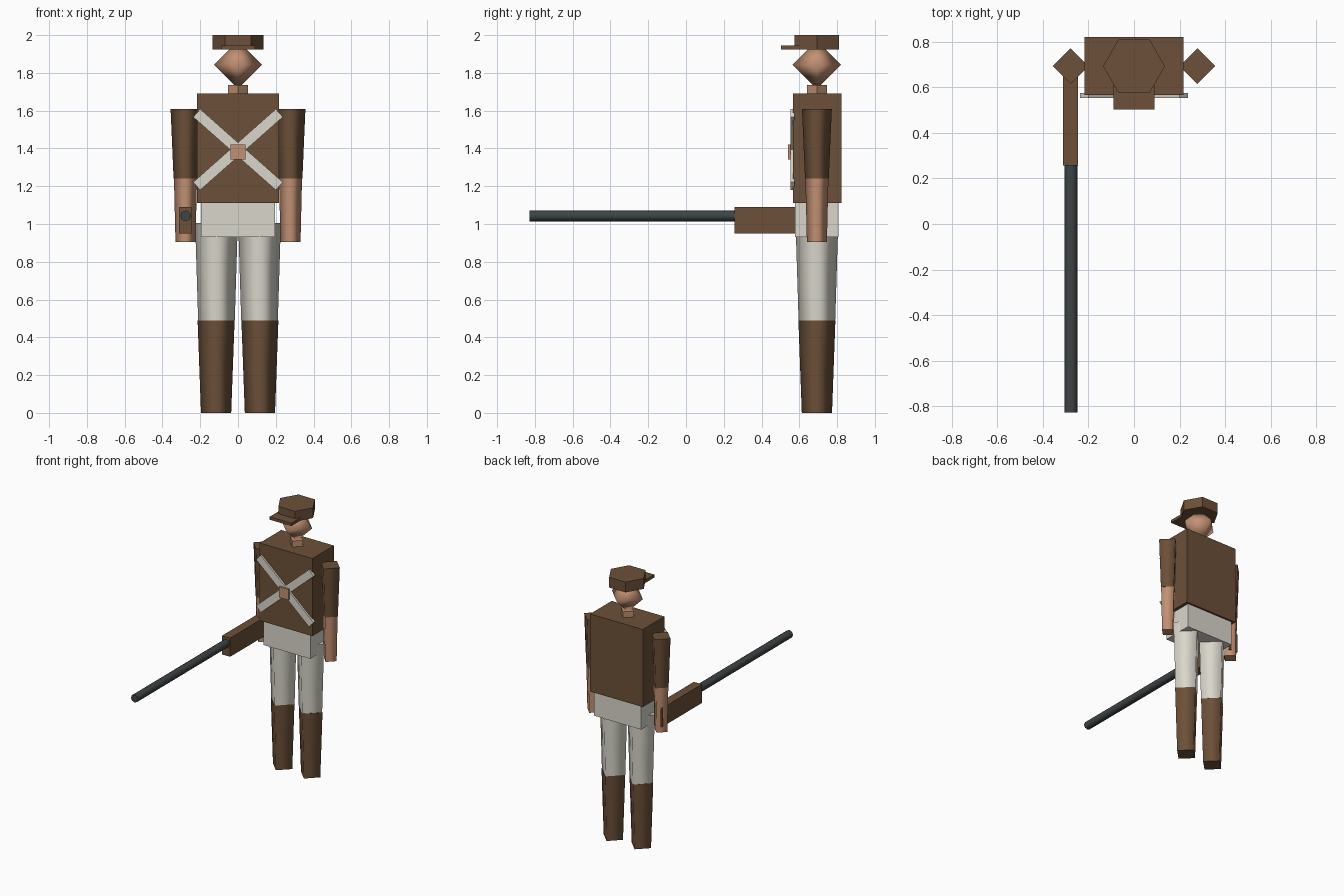
import bpy, bmesh, math
from mathutils import Matrix, Vector

cube = bpy.data.objects.get("Cube")
if cube:
    bpy.data.objects.remove(cube, do_unlink=True)


def material(name, rgb):
    mat = bpy.data.materials.new(name)
    mat.use_nodes = True
    colour = (*rgb, 1.0)
    mat.diffuse_color = colour
    mat.node_tree.nodes["Principled BSDF"].inputs["Base Color"].default_value = colour
    return mat


BROWN = material("brown cloth", (0.15, 0.08, 0.04))
CREAM = material("cream cloth", (0.70, 0.68, 0.60))
SKIN = material("skin", (0.54, 0.28, 0.17))
STEEL = material("dark steel", (0.047, 0.058, 0.06))

BODY_Y = 0.693  # depth of the figure's centre line


def finish(name, bm, mat):
    mesh = bpy.data.meshes.new(name)
    bm.normal_update()
    bm.to_mesh(mesh)
    bm.free()
    mesh.materials.append(mat)
    obj = bpy.data.objects.new(name, mesh)
    bpy.context.collection.objects.link(obj)
    return obj


def box(name, mat, x, y, z, turn=0.0):
    """Box from (low, high) ranges, optionally turned about its y axis."""
    bm = bmesh.new()
    bmesh.ops.create_cube(bm, size=1.0)
    size = [r[1] - r[0] for r in (x, y, z)]
    middle = Vector([(r[0] + r[1]) / 2 for r in (x, y, z)])
    bmesh.ops.transform(
        bm, verts=bm.verts,
        matrix=Matrix.Translation(middle) @ Matrix.Rotation(turn, 4, "Y") @ Matrix.Diagonal((*size, 1)))
    return finish(name, bm, mat)


def prism(name, mat, start, end, r_start, r_end, sides=4, smooth=True):
    """Tapered prism between two points, corners on the axes, flat ends."""
    start, end = Vector(start), Vector(end)
    axis = end - start
    bm = bmesh.new()
    bmesh.ops.create_cone(bm, cap_ends=True, segments=sides, radius1=r_start,
                          radius2=r_end, depth=axis.length)
    # put a corner on the x axis whatever the number of sides
    corner = bm.verts[:][0].co
    spin = Matrix.Rotation(-math.atan2(corner.y, corner.x), 4, "Z")
    aim = Vector((0, 0, 1)).rotation_difference(axis).to_matrix().to_4x4()
    for face in bm.faces:
        face.smooth = smooth and abs(face.normal.z) < 0.7
    bmesh.ops.transform(bm, verts=bm.verts,
                        matrix=Matrix.Translation((start + end) / 2) @ aim @ spin)
    return finish(name, bm, mat)


def upright(name, mat, x, z_low, z_high, r_low, r_high, **kw):
    return prism(name, mat, (x, BODY_Y, z_low), (x, BODY_Y, z_high), r_low, r_high, **kw)


# Body
box("torso", BROWN, (-0.218, 0.218), (0.567, 0.822), (1.11, 1.69))
box("hips", CREAM, (-0.195, 0.195), (0.577, 0.808), (0.93, 1.11))

# Limbs
for side, s in (("left", 1), ("right", -1)):
    upright(side + "_boot", BROWN, s * 0.116, 0, 0.49, 0.08, 0.098)
    upright(side + "_trouser_leg", CREAM, s * 0.114, 0.49, 1.005, 0.097, 0.113)
    upright(side + "_sleeve", BROWN, s * 0.278, 1.24, 1.61, 0.063, 0.079)
    upright(side + "_forearm", SKIN, s * 0.278, 0.905, 1.24, 0.053, 0.061)

# Neck and diamond-shaped head
upright("neck", SKIN, 0, 1.69, 1.735, 0.053, 0.053, smooth=False)
bm = bmesh.new()
bmesh.ops.create_uvsphere(bm, u_segments=4, v_segments=2, radius=0.128)
corner = max(bm.verts, key=lambda v: v.co.x).co
bmesh.ops.rotate(bm, verts=bm.verts,
                 matrix=Matrix.Rotation(-math.atan2(corner.y, corner.x), 3, "Z"))
bmesh.ops.translate(bm, verts=bm.verts, vec=(0, BODY_Y, 1.843))
for face in bm.faces:
    face.smooth = True
finish("head", bm, SKIN)

# Cap with visor
upright("cap", BROWN, 0, 1.923, 2.0, 0.136, 0.136, sides=6, smooth=False)
box("cap_visor", BROWN, (-0.09, 0.09), (0.503, 0.615), (1.923, 1.945))

# Crossed straps and buckle
for side, s in (("left", 1), ("right", -1)):
    box(side + "_strap", CREAM, (-0.292, 0.292), (0.553, 0.575), (1.366, 1.422),
        turn=s * math.radians(41.5))
box("strap_buckle", SKIN, (-0.04, 0.04), (0.539, 0.56), (1.342, 1.422))

# Rifle held in the right hand
box("rifle_stock", BROWN, (-0.312, -0.245), (0.257, 0.73), (0.95, 1.09))
prism("rifle_barrel", STEEL, (-0.277, 0.26, 1.043), (-0.277, -0.828, 1.043),
      0.029, 0.029, sides=8)
